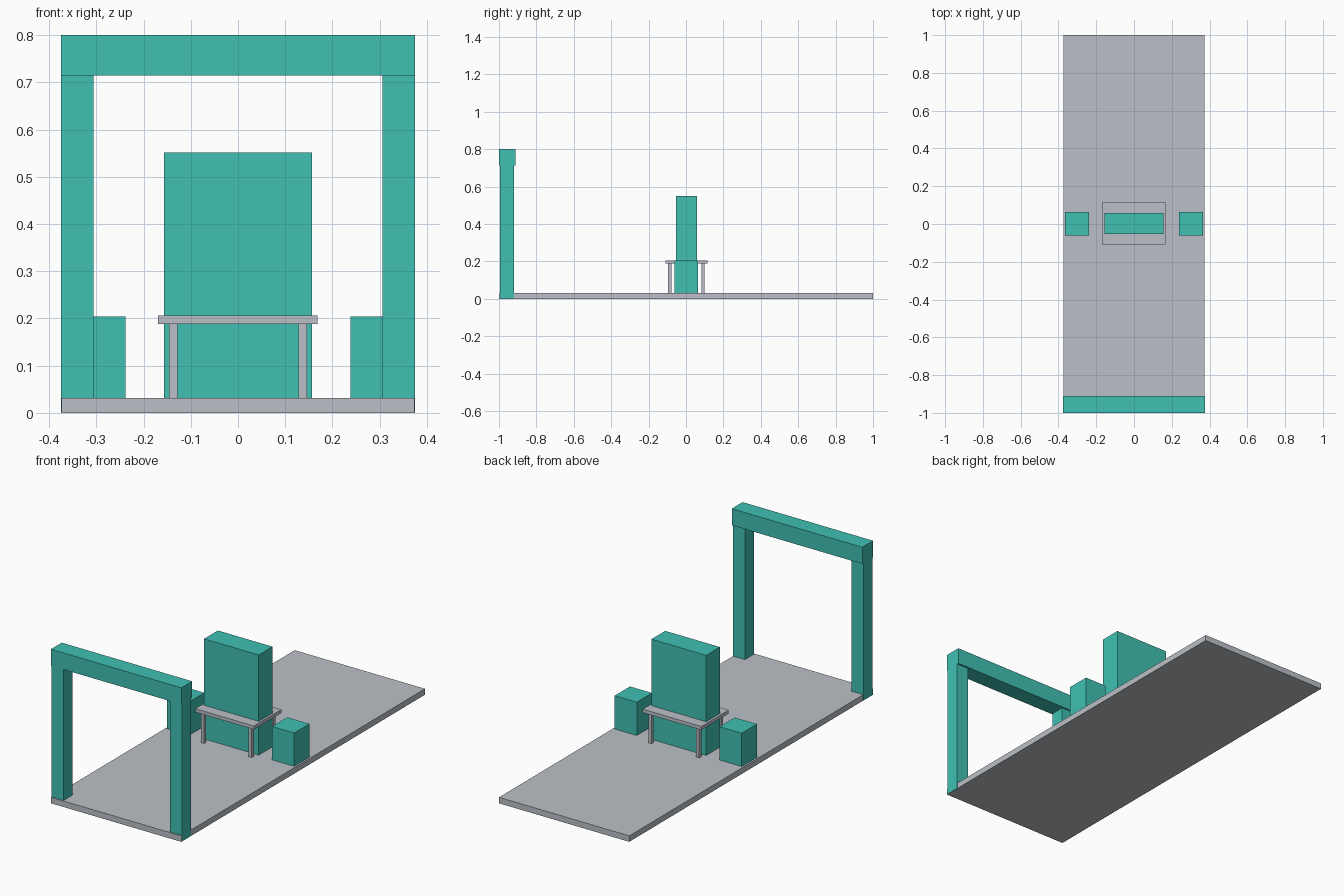
import bpy
import bmesh
from mathutils import Vector

default = bpy.data.objects.get("Cube")
if default:
    bpy.data.objects.remove(default, do_unlink=True)


def material(name, color):
    mat = bpy.data.materials.new(name)
    mat.use_nodes = True
    mat.diffuse_color = color
    mat.node_tree.nodes["Principled BSDF"].inputs["Base Color"].default_value = color
    return mat


teal = material("teal", (0.05, 0.53, 0.45, 1))
grey = material("light grey", (0.5, 0.53, 0.57, 1))


def box(name, low, high, mat):
    """Axis-aligned box between two opposite corners."""
    low, high = Vector(low), Vector(high)
    bm = bmesh.new()
    bmesh.ops.create_cube(bm, size=1)
    bmesh.ops.scale(bm, vec=high - low, verts=bm.verts)
    bmesh.ops.translate(bm, vec=(low + high) / 2, verts=bm.verts)
    mesh = bpy.data.meshes.new(name)
    bm.to_mesh(mesh)
    bm.free()
    mesh.materials.append(mat)
    obj = bpy.data.objects.new(name, mesh)
    bpy.context.collection.objects.link(obj)
    return obj


def mirrored_pair(name, low, high, mat):
    """A box on the left (+x) and its mirror on the right."""
    box("left_" + name, low, high, mat)
    box("right_" + name, (-high[0], low[1], low[2]), (-low[0], high[1], high[2]), mat)


# Floor slab
box("floor_slab", (-0.3742, -1, 0), (0.3742, 1, 0.031), grey)

# Gateway: two posts set a little behind the beam's front face
mirrored_pair("gate_post", (0.306, -0.995, 0.0005), (0.375, -0.92, 0.72), teal)
box("gate_beam", (-0.375, -1, 0.714), (0.375, -0.911, 0.8), teal)

# Tall block passing through the table
box("center_block", (-0.157, -0.054, 0.0005), (0.157, 0.059, 0.551), teal)

# Low blocks on either side
mirrored_pair("side_block", (0.238, -0.061, 0.02), (0.365, 0.064, 0.204), teal)

# Table top and four legs
box("table_top", (-0.169, -0.109, 0.188), (0.168, 0.115, 0.206), grey)
for label, y in (("front", -0.087), ("back", 0.091)):
    mirrored_pair(label + "_table_leg", (0.128, y - 0.009, 0.02),
                  (0.146, y + 0.009, 0.19), grey)
